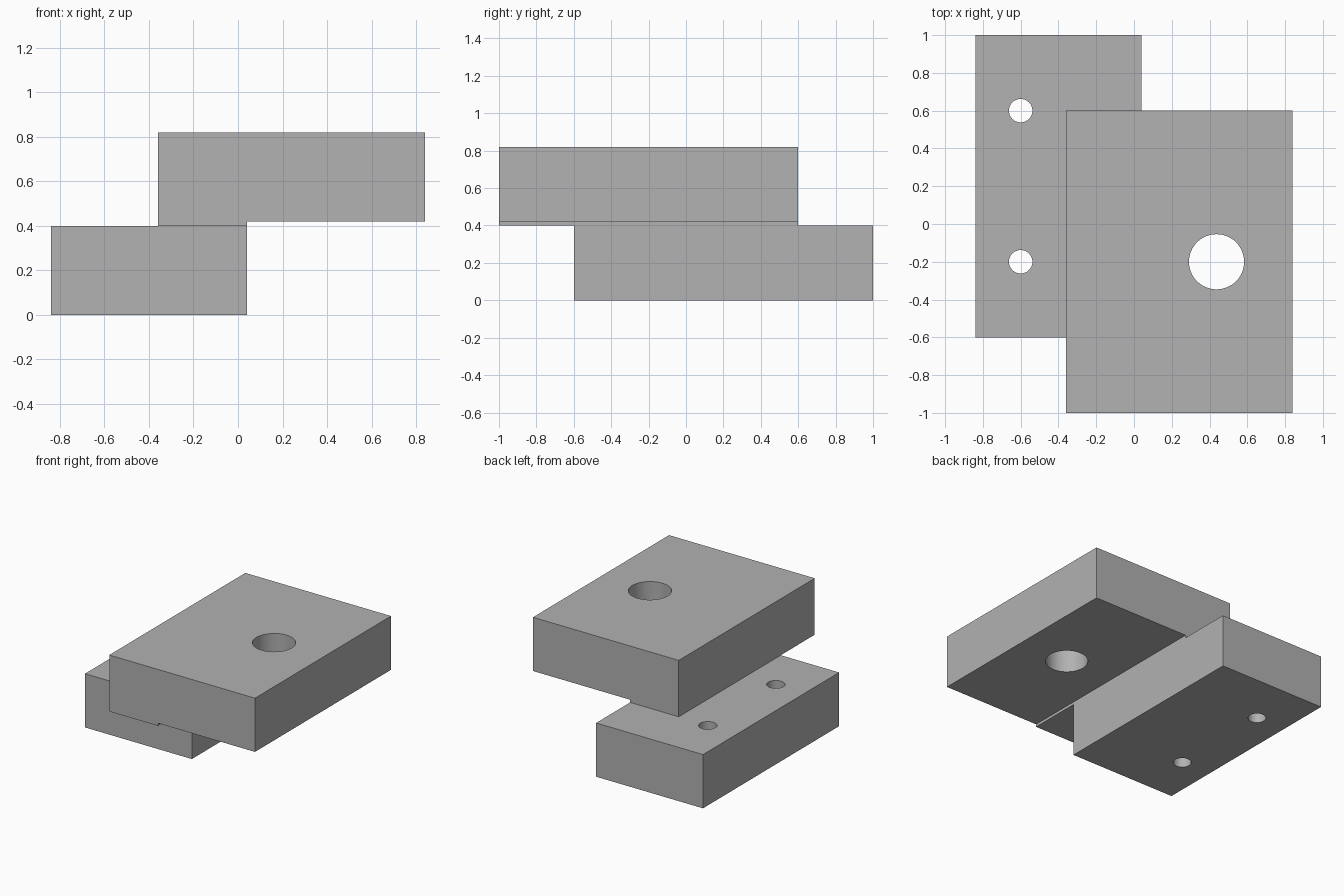
import bpy
import bmesh

if "Cube" in bpy.data.objects:
    bpy.data.objects.remove(bpy.data.objects["Cube"], do_unlink=True)

GREY = (0.445, 0.445, 0.445, 1)
grey = bpy.data.materials.new("plain grey")
grey.use_nodes = True
grey.diffuse_color = GREY
grey.node_tree.nodes["Principled BSDF"].inputs["Base Color"].default_value = GREY


def extruded_plate(name, profile, y0, y1):
    """Extrude an x-z profile along y."""
    bm = bmesh.new()
    face = bm.faces.new([bm.verts.new((x, y0, z)) for x, z in profile])
    grown = bmesh.ops.extrude_face_region(bm, geom=[face])["geom"]
    moved = [v for v in grown if isinstance(v, bmesh.types.BMVert)]
    bmesh.ops.translate(bm, verts=moved, vec=(0, y1 - y0, 0))
    bmesh.ops.recalc_face_normals(bm, faces=bm.faces)
    mesh = bpy.data.meshes.new(name)
    bm.to_mesh(mesh)
    bm.free()
    mesh.materials.append(grey)
    obj = bpy.data.objects.new(name, mesh)
    bpy.context.collection.objects.link(obj)
    return obj


def drill(obj, x, y, radius):
    """Cut a round vertical hole right through the plate."""
    bpy.ops.mesh.primitive_cylinder_add(vertices=64, radius=radius, depth=3, location=(x, y, 0.4))
    cutter = bpy.context.object
    cutter.hide_render = True
    cutter.data.materials.append(grey)
    cut = obj.modifiers.new("hole", "BOOLEAN")
    cut.operation = "DIFFERENCE"
    cut.solver = "EXACT"
    cut.object = cutter
    bpy.ops.object.select_all(action="DESELECT")
    obj.select_set(True)
    bpy.context.view_layer.objects.active = obj
    bpy.ops.object.modifier_apply(modifier=cut.name)
    bpy.data.objects.remove(cutter, do_unlink=True)
    bpy.ops.object.shade_smooth_by_angle()


# Lower plate with two small bolt holes
lower = extruded_plate("lower_plate", [(-0.84, 0), (0.04, 0), (0.04, 0.4), (-0.84, 0.4)], -0.6, 1)
for y in (-0.2, 0.6):
    drill(lower, -0.6, y, 0.062)

# Upper plate with a shallow step underneath and one large hole
upper = extruded_plate(
    "upper_plate",
    [(-0.36, 0.4), (0.04, 0.4), (0.04, 0.42), (0.84, 0.42), (0.84, 0.82), (-0.36, 0.82)],
    -1, 0.6)
drill(upper, 0.437, -0.2, 0.146)
